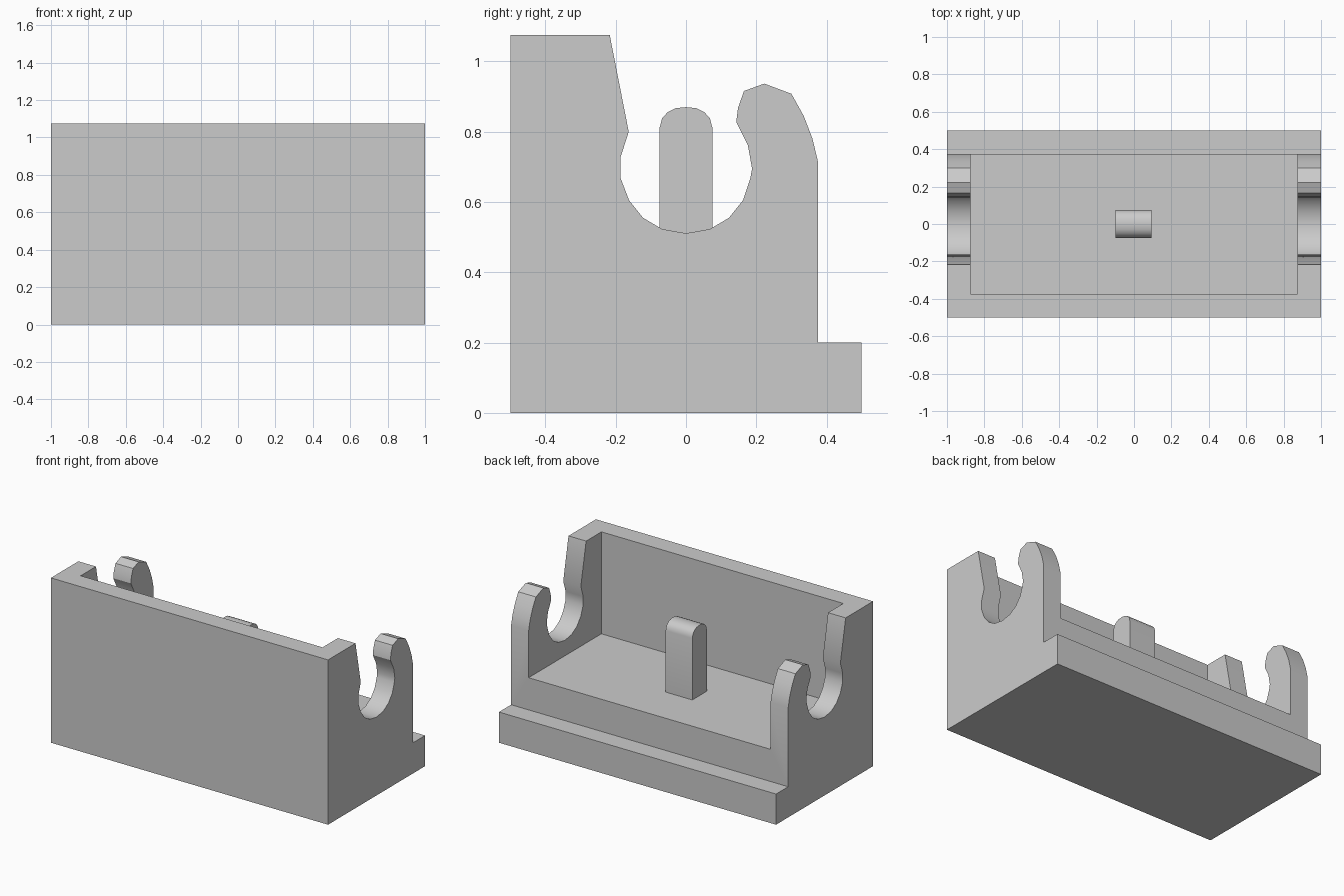
import bpy, bmesh, math

if "Cube" in bpy.data.objects:
    bpy.data.objects.remove(bpy.data.objects["Cube"])


def prism(name, profile, x0, x1):
    """Extrude a (y, z) profile along x."""
    bm = bmesh.new()
    face = bm.faces.new([bm.verts.new((x0, y, z)) for y, z in profile])
    ext = bmesh.ops.extrude_face_region(bm, geom=[face])
    moved = [v for v in ext["geom"] if isinstance(v, bmesh.types.BMVert)]
    bmesh.ops.translate(bm, verts=moved, vec=(x1 - x0, 0, 0))
    bmesh.ops.recalc_face_normals(bm, faces=bm.faces)
    mesh = bpy.data.meshes.new(name)
    bm.to_mesh(mesh)
    bm.free()
    obj = bpy.data.objects.new(name, mesh)
    bpy.context.collection.objects.link(obj)
    return obj


def activate(obj):
    bpy.ops.object.select_all(action='DESELECT')
    obj.select_set(True)
    bpy.context.view_layer.objects.active = obj


def shade(obj):
    activate(obj)
    bpy.ops.object.shade_smooth_by_angle(angle=math.radians(32))


# Side outline: stepped base, hooked clip, round seat, tall back
step = [(-0.5, 0), (0.5, 0), (0.5, 0.2), (0.375, 0.2)]
hook = [(0.375, 0.717), (0.36, 0.78), (0.335, 0.845), (0.30, 0.908),
        (0.223, 0.937), (0.165, 0.916), (0.148, 0.868), (0.143, 0.827),
        (0.176, 0.762)]
seat = [(0.188, 0.695), (0.183, 0.668), (0.162, 0.605), (0.122, 0.555),
        (0.068, 0.523), (0, 0.511), (-0.068, 0.523), (-0.122, 0.555),
        (-0.162, 0.605), (-0.187, 0.67), (-0.187, 0.725)]
back = [(-0.163, 0.8), (-0.217, 1.075), (-0.5, 1.075)]
holder = prism("clip_holder", step + hook + seat + back, -1, 1)

# Hollow between the two clips, open at the rear
floor_z = 0.41
cutter = prism("hollow_cutter", [(-0.375, floor_z), (0.7, floor_z), (0.7, 1.4), (-0.375, 1.4)],
               -0.873, 0.873)
cutter.hide_render = True
cut = holder.modifiers.new("hollow", 'BOOLEAN')
cut.operation = 'DIFFERENCE'
cut.solver = 'EXACT'
cut.object = cutter
activate(holder)
bpy.ops.object.modifier_apply(modifier=cut.name)
bpy.data.objects.remove(cutter)
shade(holder)

# Round-topped centre post
half = [(0.075, floor_z - 0.02), (0.075, 0.812), (0.068, 0.838), (0.052, 0.856), (0.03, 0.867)]
post = prism("centre_post", half + [(0, 0.87)] + [(-y, z) for y, z in reversed(half)], -0.098, 0.094)
shade(post)
